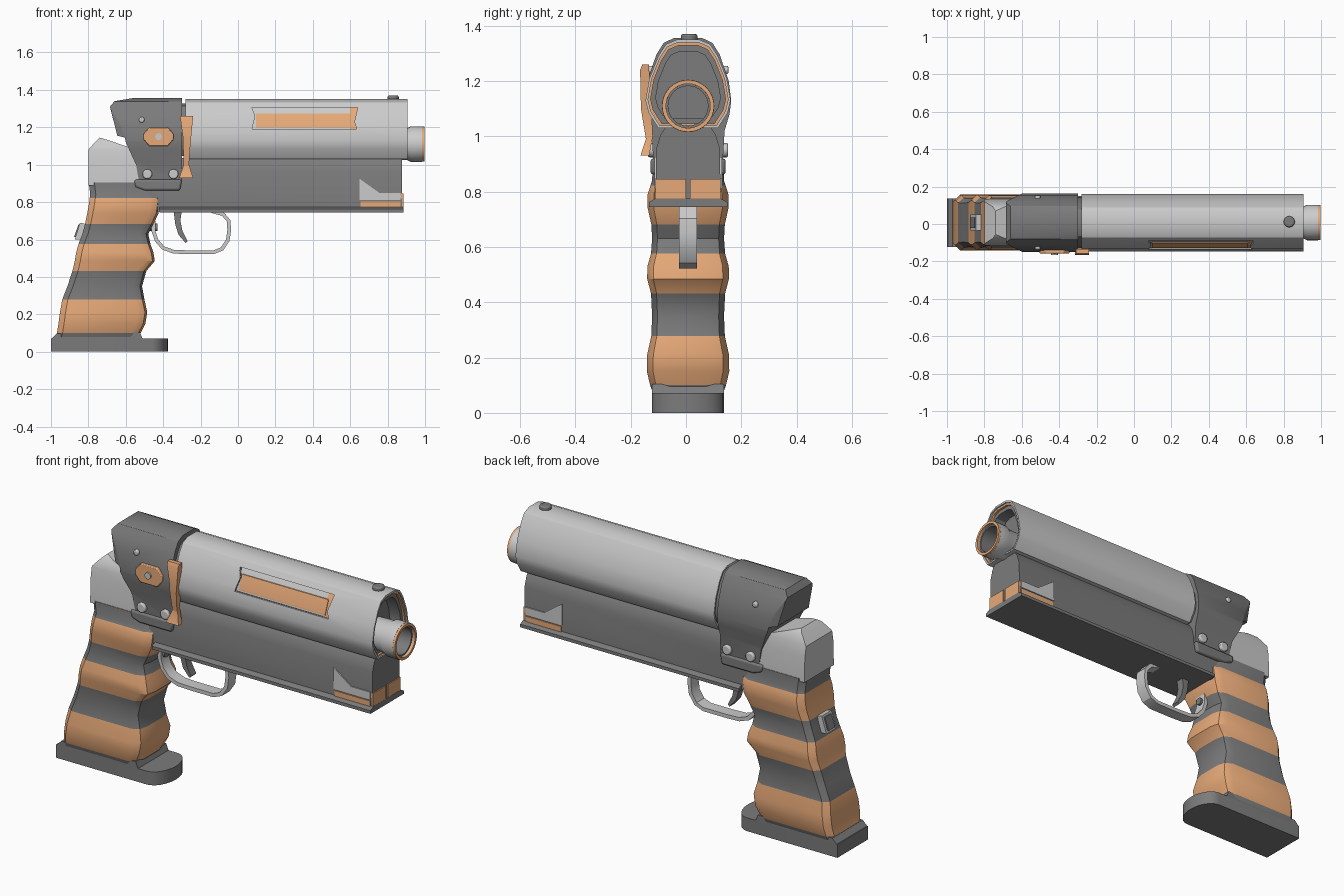
import bpy, bmesh, math
from mathutils import Vector

if "Cube" in bpy.data.objects:
    bpy.data.objects.remove(bpy.data.objects["Cube"])

CY = 0.0075   # centre plane of the body


def material(name, rgb):
    m = bpy.data.materials.new(name)
    m.diffuse_color = (*rgb, 1)
    m.use_nodes = True
    m.node_tree.nodes["Principled BSDF"].inputs["Base Color"].default_value = m.diffuse_color
    return m


ORANGE = material("orange", (0.8, 0.4, 0.19))
DARK = material("dark", (0.2, 0.2, 0.2))


def finish(name, bm, *mats):
    bmesh.ops.recalc_face_normals(bm, faces=bm.faces)
    me = bpy.data.meshes.new(name)
    bm.to_mesh(me)
    bm.free()
    for m in mats:
        if m:
            me.materials.append(m)
    ob = bpy.data.objects.new(name, me)
    bpy.context.collection.objects.link(ob)
    return ob


def loft(name, rings, mats=(), cap=True, band=None):
    """Skin a list of equal rings of points."""
    bm = bmesh.new()
    vs = [[bm.verts.new(p) for p in r] for r in rings]
    n = len(rings[0])
    pairs = list(zip(vs, vs[1:])) + ([] if cap else [(vs[-1], vs[0])])
    for k, (a, b) in enumerate(pairs):
        for i in range(n):
            f = bm.faces.new((a[i], a[(i + 1) % n], b[(i + 1) % n], b[i]))
            f.material_index = band[k] if band else 0
    if cap:
        bm.faces.new(vs[0])
        bm.faces.new(vs[-1])
    return finish(name, bm, *mats)


def prism(name, pts, axis, a, b, mat=None):
    """Extrude a 2D outline along x, y or z."""
    place = {"x": lambda p, t: (t, p[0], p[1]),
             "y": lambda p, t: (p[0], t, p[1]),
             "z": lambda p, t: (p[0], p[1], t)}[axis]
    return loft(name, [[place(p, t) for p in pts] for t in (a, b)], (mat,))


def tube(name, outer, inner, x0, x1, mat=None):
    rings = [[(x, *p) for p in s] for s, x in
             ((outer, x0), (outer, x1), (inner, x1), (inner, x0))]
    return loft(name, rings, (mat,), cap=False)


def boolean(ob, cutter, op):
    mod = ob.modifiers.new("cut", "BOOLEAN")
    mod.operation, mod.object, mod.solver = op, cutter, "EXACT"
    bpy.context.view_layer.objects.active = ob
    bpy.ops.object.modifier_apply(modifier=mod.name)
    bpy.data.objects.remove(cutter)
    return ob


def bevel(ob, w, seg=2):
    m = ob.modifiers.new("bevel", "BEVEL")
    m.width, m.segments, m.limit_method, m.angle_limit = w, seg, "ANGLE", 0.6
    return ob


def sym(half):
    return [(CY + y, z) for y, z in half] + [(CY - y, z) for y, z in reversed(half)]


def scaled(pts, s, cz=1.17):
    return [(CY + (y - CY) * s, cz + (z - cz) * s) for y, z in pts]


def circle(cx, cz, r, n=24):
    return [(cx + r * math.cos(2 * math.pi * i / n), cz + r * math.sin(2 * math.pi * i / n))
            for i in range(n)]


def rect(x0, x1, z0, z1):
    return [(x0, z0), (x1, z0), (x1, z1), (x0, z1)]


# Barrel shroud with rim ring and inner core
sec = sym([(0.04, 1.35), (0.08, 1.333), (0.108, 1.29), (0.14, 1.21), (0.154, 1.13),
           (0.143, 1.085), (0.108, 1.03)])
shroud = tube("barrel_shroud", sec, scaled(sec, 0.94), -0.28, 0.905)
tube("shroud_rim_ring", scaled(sec, 0.94), scaled(sec, 0.88), 0.6, 0.897, ORANGE)
tube("shroud_lining", scaled(sec, 0.88), scaled(sec, 0.76), 0.6, 0.885, DARK)
prism("shroud_core", scaled(sec, 0.88), "x", -0.4, 0.82, DARK)

# Side window, only on the front (-y) side
win = [(0.075, 1.19), (0.635, 1.19), (0.622, 1.23), (0.64, 1.305), (0.075, 1.305), (0.092, 1.26)]
boolean(shroud, prism("cutter", win, "y", -0.3, 0), "DIFFERENCE")
for nm, poly, s, m in (("window_bed", win, 0.93, None),
                       ("window_panel", rect(0.095, 0.61, 1.2, 1.275), 0.965, ORANGE)):
    bed = prism(nm, scaled(sec, s), "x", 0, 0.7, m)
    boolean(bed, prism("cutter", poly, "y", -0.3, -0.06), "INTERSECT")

# Barrel and muzzle
def muzzle_ring(x, r):
    return [(x, *p) for p in circle(CY, 1.11, r, 32)]

loft("barrel", [muzzle_ring(x, r) for x, r in
                ((0.7, 0.08), (0.905, 0.085), (0.925, 0.095), (0.985, 0.095), (0.985, 0.08), (0.7, 0.075))],
     cap=False)
tube("muzzle_ring", circle(CY, 1.11, 0.094, 32), circle(CY, 1.11, 0.08, 32), 0.975, 0.997, ORANGE)
tube("bore_lining", circle(CY, 1.11, 0.0805, 32), circle(CY, 1.11, 0.072, 32), 0.72, 0.98, DARK)
prism("bore_end", circle(CY, 1.11, 0.076, 32), "x", 0.86, 0.875, DARK)

# Front sight
bevel(prism("front_sight", circle(0.83, 0.012, 0.03, 20), "z", 1.34, 1.37, DARK), 0.008)

# Lower frame and base plate
frame = prism("lower_frame", sym([(0.08, 1.035), (0.1, 1.005), (0.115, 0.955), (0.118, 0.75)]),
              "x", -0.6, 0.878, DARK)
boolean(frame, prism("cutter", [(-0.43, 0.74), (-0.43, 0.82), (-0.52, 0.88), (-0.52, 1.1),
                                (0.95, 1.1), (0.95, 0.74)], "y", -0.4, 0.4), "INTERSECT")
prism("frame_base_plate", sym([(0.118, 0.775), (0.142, 0.762), (0.142, 0.745)]), "x", -0.42, 0.885, DARK)

# Nose trim on the frame
for s, side in ((-1, "front"), (1, "back")):
    a, b = CY + s * 0.1, CY + s * 0.122
    prism(f"nose_plate_{side}", [(0.65, 0.925), (0.65, 0.81), (0.868, 0.81), (0.868, 0.85),
                                 (0.755, 0.85)], "y", a, b)
    prism(f"nose_strip_{side}", rect(0.655, 0.868, 0.77, 0.802), "y", a, b, ORANGE)
    prism(f"nose_panel_{side}", rect(*sorted((CY + s * 0.007, CY + s * 0.117)), 0.77, 0.845),
          "x", 0.86, 0.884, ORANGE)

# Rear receiver: side outline, cross-section and plan outline intersected
receiver = prism("receiver", [(-0.685, 1.31), (-0.66, 1.34), (-0.55, 1.358), (-0.3, 1.358), (-0.3, 0.915),
                              (-0.53, 0.915), (-0.545, 1.0), (-0.6, 1.12), (-0.605, 1.145),
                              (-0.645, 1.155)], "y", -0.4, 0.4, DARK)
boolean(receiver, prism("cutter", sym([(0.05, 1.356), (0.088, 1.338), (0.115, 1.295), (0.147, 1.2),
                                       (0.156, 1.13), (0.15, 1.08), (0.132, 1.02), (0.125, 0.9)]),
                        "x", -0.8, 0), "INTERSECT")
boolean(receiver, prism("cutter", sym([(0, -0.69)]) and
                        [(-0.7, CY - 0.105), (-0.59, CY - 0.16), (0, CY - 0.16),
                         (0, CY + 0.16), (-0.59, CY + 0.16), (-0.7, CY + 0.105)], "z", 0.5, 1.5), "INTERSECT")
bevel(prism("receiver_foot", [(-0.555, 0.92), (-0.3, 0.92), (-0.31, 0.862), (-0.5, 0.862), (-0.55, 0.88)],
            "y", CY - 0.136, CY + 0.136, DARK), 0.01)

# Screws on both sides
for s, side in ((-1, "front"), (1, "back")):
    for i, (x, z, r, y) in enumerate(((-0.485, 0.95, 0.026, 0.145), (-0.345, 0.95, 0.026, 0.145),
                                      (-0.515, 1.24, 0.015, 0.146))):
        bevel(prism(f"screw_{side}_{i}", circle(x, z, r, 16), "y", CY + s * 0.1, CY + s * y), 0.006)

# Selector plate and lever, front side only
bevel(prism("selector_plate", [(-0.505, 1.135), (-0.475, 1.1), (-0.375, 1.1), (-0.345, 1.135),
                               (-0.345, 1.165), (-0.375, 1.2), (-0.475, 1.2), (-0.505, 1.165)],
            "y", -0.157, -0.12, ORANGE), 0.004)
prism("selector_pin", circle(-0.425, 1.15, 0.018, 16), "y", -0.165, -0.14)
lever = prism("side_lever", [(-0.31, 1.26), (-0.24, 1.26), (-0.255, 1.1), (-0.262, 1.0), (-0.24, 0.93),
                             (-0.315, 0.93), (-0.29, 1.0), (-0.295, 1.15)], "y", -0.3, 0, ORANGE)
boolean(lever, prism("cutter", [(-0.135, 1.27), (-0.158, 1.26), (-0.166, 1.24), (-0.163, 1.1), (-0.145, 0.99),
                                (-0.168, 0.92), (-0.135, 0.92), (-0.12, 1.0), (-0.125, 1.1)],
                     "x", -0.4, -0.1), "INTERSECT")

# Rear tang above the grip
tang = prism("rear_tang", [(-0.8, 0.89), (-0.8, 1.08), (-0.765, 1.12), (-0.74, 1.145), (-0.69, 1.13),
                           (-0.53, 1.075), (-0.45, 0.89)], "y", -0.4, 0.4)
boolean(tang, prism("cutter", sym([(0.04, 1.16), (0.085, 1.13), (0.11, 1.085), (0.122, 1.02), (0.126, 0.88)]),
                    "x", -0.9, -0.3), "INTERSECT")

# Grip: z, back x, front x, half width
rows = [(0.08, -0.975, -0.525, 0.13), (0.1, -0.968, -0.52, 0.137), (0.15, -0.96, -0.495, 0.149),
        (0.21, -0.952, -0.485, 0.148), (0.278, -0.94, -0.5, 0.133), (0.35, -0.912, -0.513, 0.13),
        (0.432, -0.885, -0.49, 0.134), (0.485, -0.873, -0.445, 0.148), (0.53, -0.865, -0.452, 0.147),
        (0.576, -0.853, -0.468, 0.134), (0.63, -0.832, -0.48, 0.13), (0.682, -0.818, -0.452, 0.133),
        (0.74, -0.806, -0.425, 0.146), (0.79, -0.797, -0.418, 0.146), (0.822, -0.793, -0.42, 0.136),
        (0.84, -0.79, -0.43, 0.13), (0.905, -0.798, -0.44, 0.128)]
rings = []
for z, b, f, w in rows:
    half = [(b, w * 0.8), (b + 0.03, w), (f - 0.05, w), (f - 0.012, w * 0.85), (f, w * 0.5)]
    rings.append([(x, CY + y, z) for x, y in half] + [(x, CY - y, z) for x, y in reversed(half)])
loft("grip", rings, (ORANGE, DARK), band=[1, 0, 0, 0, 1, 1, 0, 0, 0, 1, 1, 0, 0, 0, 1, 1])

# Grip base with rounded toe
toe = [(-0.46 + 0.085 * math.sin(t), CY - 0.13 * math.cos(t))
       for t in (math.pi * i / 12 for i in range(13))]
plan = [(-1, CY - 0.13)] + toe + [(-1, CY + 0.13)]
prism("grip_base", plan, "z", 0, 0.072, DARK)
prism("grip_collar", [(-0.997, 0.07), (-0.97, 0.098), (-0.525, 0.105), (-0.51, 0.07)],
      "y", CY - 0.13, CY + 0.13, DARK)

# Button on the back of the grip and release pin in front
back_button = prism("back_button_frame", [(-0.873, 0.6), (-0.845, 0.69), (-0.8, 0.68), (-0.82, 0.6)],
                    "y", CY - 0.042, CY + 0.042)
prism("back_button", [(-0.877, 0.613), (-0.853, 0.68), (-0.8, 0.67), (-0.82, 0.613)],
      "y", CY - 0.028, CY + 0.028, DARK)
prism("release_pin", circle(CY, 0.665, 0.02, 16), "x", -0.5, -0.43, DARK)

# Trigger guard strap
path = [Vector(p) for p in ((-0.45, 0.7), (-0.452, 0.645), (-0.435, 0.595), (-0.4, 0.555), (-0.345, 0.535),
                            (-0.27, 0.532), (-0.13, 0.532), (-0.085, 0.55), (-0.055, 0.595), (-0.047, 0.65),
                            (-0.05, 0.7), (-0.08, 0.735), (-0.14, 0.752))]
inner, outer = [], []
for i, p in enumerate(path):
    d = (path[min(i + 1, len(path) - 1)] - path[max(i - 1, 0)]).normalized()
    n = Vector((-d.y, d.x)) * 0.01
    inner.append(p + n)
    outer.append(p - n)
prism("trigger_guard", inner + outer[::-1], "y", CY - 0.033, CY + 0.033)

# Trigger
prism("trigger", [(-0.345, 0.76), (-0.3, 0.76), (-0.308, 0.7), (-0.297, 0.645), (-0.27, 0.592), (-0.28, 0.582),
                  (-0.318, 0.625), (-0.335, 0.68)], "y", CY - 0.022, CY + 0.022, DARK)

# Smooth shading with sharp edges kept
bpy.ops.object.select_all(action="SELECT")
bpy.context.view_layer.objects.active = shroud
bpy.ops.object.shade_smooth_by_angle(angle=math.radians(32))
